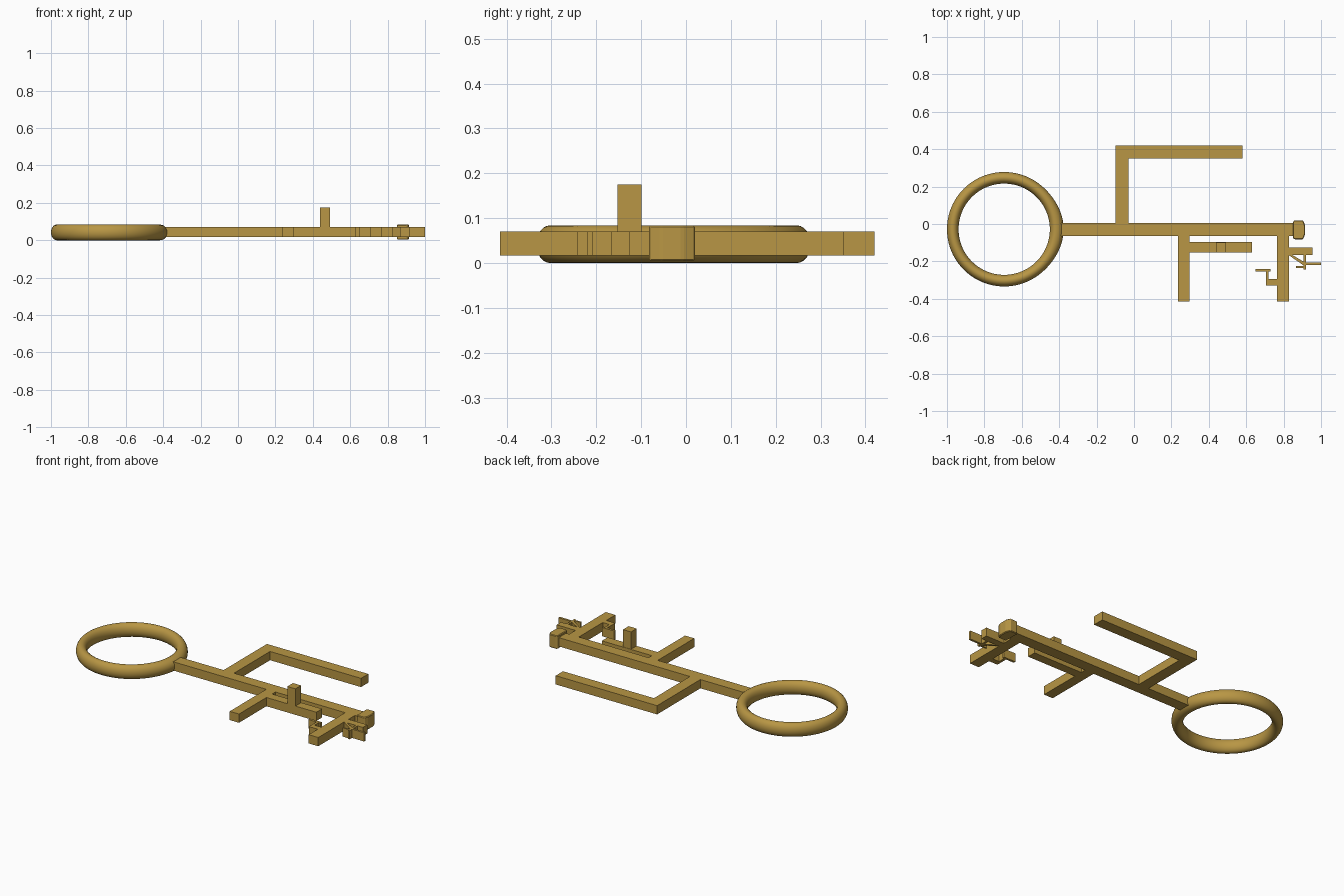
import bpy, bmesh, math

if "Cube" in bpy.data.objects:
    bpy.data.objects.remove(bpy.data.objects["Cube"])

brass = bpy.data.materials.new("brass")
brass.diffuse_color = (0.48, 0.305, 0.058, 1)
brass.use_nodes = True
brass.node_tree.nodes["Principled BSDF"].inputs["Base Color"].default_value = brass.diffuse_color
Z0, Z1 = 0.017, 0.07   # common thickness of the flat key parts


def finish(name, bm, smooth=False):
    bmesh.ops.recalc_face_normals(bm, faces=bm.faces[:])
    me = bpy.data.meshes.new(name)
    bm.to_mesh(me)
    bm.free()
    me.materials.append(brass)
    ob = bpy.data.objects.new(name, me)
    bpy.context.collection.objects.link(ob)
    if smooth:
        bpy.context.view_layer.objects.active = ob
        ob.select_set(True)
        bpy.ops.object.shade_smooth_by_angle(angle=math.radians(35))
        ob.select_set(False)
    return ob


def plate(name, outline, z0=Z0, z1=Z1, bevel=0.0):
    """Extrude a 2D outline upward."""
    bm = bmesh.new()
    face = bm.faces.new([bm.verts.new((x, y, z0)) for x, y in outline])
    ext = bmesh.ops.extrude_face_region(bm, geom=[face])
    for v in ext["geom"]:
        if isinstance(v, bmesh.types.BMVert):
            v.co.z = z1
    if bevel:
        bmesh.ops.bevel(bm, geom=bm.edges[:], offset=bevel, segments=1, affect='EDGES')
    return finish(name, bm)


def bar(name, x0, x1, y0, y1, z0=Z0, z1=Z1, bevel=0.0):
    return plate(name, [(x0, y0), (x1, y0), (x1, y1), (x0, y1)], z0, z1, bevel)


# Bow ring: elliptical cross-section swept around a circle
bm = bmesh.new()
N, M = 96, 24
rings = []
for i in range(N):
    a = 2 * math.pi * i / N
    # outer side drawn out slightly where it meets the shaft
    pull = 0.012 * max(0, math.cos(a)) ** 8
    loop = []
    for j in range(M):
        b = 2 * math.pi * j / M
        r = 0.275 + 0.031 * math.cos(b) + pull * max(0, math.cos(b))
        loop.append(bm.verts.new((-0.694 + r * math.cos(a), -0.028 + r * math.sin(a),
                                  0.042 + 0.042 * math.sin(b))))
    rings.append(loop)
for i in range(N):
    p, q = rings[i], rings[(i + 1) % N]
    for j in range(M):
        k = (j + 1) % M
        bm.faces.new((p[j], q[j], q[k], p[k]))
finish("bow_ring", bm, True)

# Shaft and its end block
bar("shaft", -0.41, 0.87, -0.065, 0.005)
plate("tip_block", [(0.85, -0.075), (0.857, -0.082), (0.904, -0.082), (0.915, -0.055),
                    (0.915, -0.008), (0.904, 0.02), (0.857, 0.02), (0.85, 0.012)],
      0.004, 0.084, 0.004)

# Upper L-shaped arm
plate("hook_arm", [(-0.10, 0.0), (-0.03, 0.0), (-0.03, 0.35), (0.58, 0.35),
                   (0.58, 0.42), (-0.10, 0.42)])

# First tooth with side branch and upright post
bar("middle_tooth", 0.235, 0.297, -0.415, -0.06)
bar("middle_branch", 0.29, 0.632, -0.152, -0.097)
bar("upright_post", 0.438, 0.492, -0.153, -0.099, 0.06, 0.175)

# End tooth with fine wards on both sides
bar("end_tooth", 0.765, 0.829, -0.415, -0.06)
bar("right_ward", 0.82, 0.955, -0.167, -0.125)
bar("right_ward_stem", 0.907, 0.919, -0.242, -0.16)
plate("right_ward_diagonal", [(0.825, -0.165), (0.845, -0.165), (0.915, -0.206),
                              (0.915, -0.22), (0.905, -0.22)])
bar("right_ward_finger", 0.905, 1.0, -0.22, -0.207)
bar("right_ward_foot", 0.865, 0.915, -0.235, -0.225)
plate("left_ward", [(0.705, -0.328), (0.77, -0.328), (0.77, -0.295), (0.72, -0.295),
                    (0.72, -0.25), (0.705, -0.25)])
bar("left_ward_cap", 0.65, 0.73, -0.254, -0.24)
